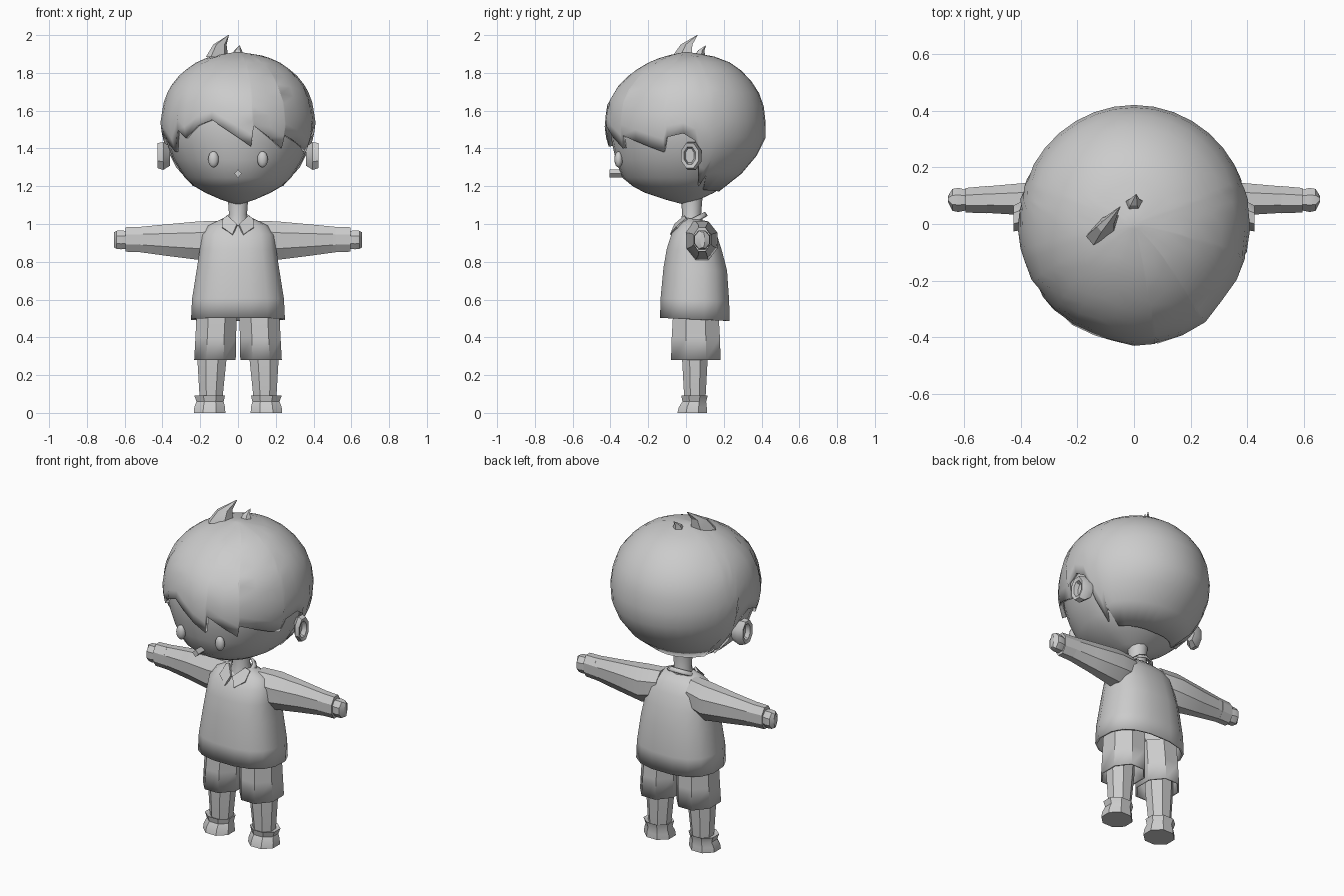
import bpy, bmesh, math
from mathutils import Vector

if "Cube" in bpy.data.objects:
    bpy.data.objects.remove(bpy.data.objects["Cube"])

grey = bpy.data.materials.new("light_grey")
grey.diffuse_color = (0.6, 0.6, 0.6, 1)
grey.use_nodes = True
grey.node_tree.nodes["Principled BSDF"].inputs["Base Color"].default_value = grey.diffuse_color


def make(name, verts, faces, angle=40, thick=0):
    me = bpy.data.meshes.new(name)
    me.from_pydata([tuple(v) for v in verts], [], faces)
    bm = bmesh.new()
    bm.from_mesh(me)
    bmesh.ops.remove_doubles(bm, verts=bm.verts, dist=0.0005)
    bmesh.ops.recalc_face_normals(bm, faces=bm.faces)
    bm.to_mesh(me)
    bm.free()
    me.materials.append(grey)
    ob = bpy.data.objects.new(name, me)
    bpy.context.collection.objects.link(ob)
    bpy.ops.object.select_all(action='DESELECT')
    ob.select_set(True)
    bpy.context.view_layer.objects.active = ob
    if angle:
        bpy.ops.object.shade_smooth_by_angle(angle=math.radians(angle))
    if thick:
        m = ob.modifiers.new("thickness", 'SOLIDIFY')
        m.thickness = thick
        m.offset = -1
    return ob


def loft(name, rings, caps=(True, True), angle=40, thick=0):
    n = len(rings[0])
    verts = [v for r in rings for v in r]
    faces = [(k*n+i, k*n+(i+1) % n, (k+1)*n+(i+1) % n, (k+1)*n+i)
             for k in range(len(rings)-1) for i in range(n)]
    if caps[0]:
        faces.append(tuple(range(n)))
    if caps[1]:
        faces.append(tuple(range(len(verts)-n, len(verts))))
    return make(name, verts, faces, angle, thick)


def oval(cx, cy, z, rx, ry, n=8, tilt=0.0, p=1.0):
    """Horizontal ring; tilt raises its back, p below 1 squares it off."""
    out = []
    for i in range(n):
        a = 2*math.pi*(i+0.5)/n
        c, s = math.cos(a), math.sin(a)
        c, s = math.copysign(abs(c)**p, c), math.copysign(abs(s)**p, s)
        out.append((cx+rx*c, cy+ry*s, z+tilt*s))
    return out


def lerp_table(table, t):
    for a, b in zip(table, table[1:]):
        if t <= b[0]:
            f = max(0, (t-a[0])/(b[0]-a[0]))
            return [p+(q-p)*f for p, q in zip(a[1:], b[1:])]
    return list(table[-1][1:])


# Head profile: height, side radius, front radius, back radius
HEAD = [(1.10, 0, 0, 0), (1.13, .11, .13, .09), (1.165, .19, .235, .165), (1.20, .25, .30, .215),
        (1.245, .30, .355, .275), (1.34, .36, .39, .36), (1.43, .395, .41, .42), (1.53, .412, .422, .422),
        (1.64, .395, .405, .41), (1.72, .365, .37, .375), (1.80, .30, .29, .31),
        (1.86, .215, .19, .225), (1.89, .14, .11, .14), (1.912, 0, 0, 0)]


def skull(az, z, off=0.0):
    rx, rf, rb = lerp_table(HEAD, z)
    c, s = math.cos(az), math.sin(az)
    ry = rf if c > 0 else rb
    return Vector((max(rx+off, 0)*s, -max(ry+off, 0)*c, z))


# Head
cols = [2*math.pi*i/28 for i in range(28)]
loft("head", [[skull(a, h[0], -.018) for a in cols] for h in HEAD[:-2]], angle=50)

# Hair cap with a jagged lower edge: angle from the front, edge height
EDGE = [(-180, 1.17), (-120, 1.18), (-112, 1.26), (-108, 1.2), (-102, 1.3), (-97, 1.44), (-88, 1.48),
        (-78, 1.46), (-72, 1.44), (-62, 1.38), (-52, 1.5), (-44, 1.455), (-32, 1.52), (-20, 1.552),
        (-11, 1.51), (10, 1.41), (11.5, 1.52), (36, 1.4), (37, 1.47), (73, 1.38), (76, 1.46),
        (88, 1.48), (97, 1.44), (102, 1.3), (108, 1.2), (112, 1.26), (120, 1.18), (180, 1.17)]
angles = sorted({e[0] for e in EDGE[:-1]} | set(range(-170, -121, 10)) | set(range(130, 180, 10)) | {0, 24, 50, 62})
rings = []
for k in range(13):
    ring = []
    for d in angles:
        low = lerp_table(EDGE, d)[0]
        z = low+(1.912-low)*math.sin(k/12*math.pi/2)
        step = .01 if (-1 < d < 50 and z < 1.68) else 0
        ring.append(skull(math.radians(d), z, step))
    rings.append(ring)
loft("hair", rings, caps=(False, False), angle=35, thick=.022)


# Tufts of hair on the crown
def tuft(name, base, tip, bend, rx, ry, turn):
    base, tip, bend = Vector(base), Vector(tip), Vector(bend)
    rs = []
    for k, f in enumerate((1, .6, .04)):
        c = (base, bend, tip)[k]
        rs.append([c+Vector((rx*f*math.cos(a)*math.cos(turn)-ry*f*math.sin(a)*math.sin(turn),
                             rx*f*math.cos(a)*math.sin(turn)+ry*f*math.sin(a)*math.cos(turn), 0))
                   for a in [i*math.pi/2.5 for i in range(5)]])
    loft(name, rs, angle=20)


tuft("large_tuft", (-.11, -.02, 1.885), (-.05, .06, 2.0), (-.095, .005, 1.95), .075, .035, .7)
tuft("small_tuft", (.0, .07, 1.89), (.008, .105, 1.945), (.0, .08, 1.92), .035, .03, .3)

# Nose
loft("nose", [[(.02*math.cos(i*math.pi/2), y, 1.267+.022*math.sin(i*math.pi/2)) for i in range(4)]
              for y in (-.405, -.34)], angle=0)

# Neck
loft("neck", [oval(0, .03, z, r, r, 10) for z, r in ((.98, .07), (1.05, .05), (1.15, .058))])

# Shirt body: height, half width, front, back
BODY = [(.495, .245, -.135, .228), (.60, .24, -.132, .226), (.76, .215, -.117, .215), (.86, .20, -.10, .19),
        (.94, .19, -.075, .165), (.99, .155, -.035, .135), (1.025, .085, .0, .10)]
loft("shirt", [oval(0, (f+b)/2, z, w*1.03, (b-f)/2*1.03, 16, -.008, .8) for z, w, f, b in BODY],
     caps=(False, True), angle=50, thick=.012)

# Shirt collar band, open at the front
band = [math.radians(d) for d in range(-160, 161, 32)]
cv, cf = [], []
for a in band:
    s, c = math.sin(a), math.cos(a)
    cv += [(.09*s, .03+.085*c, 1.01+.035*c), (.065*s, .03+.07*c, 1.03+.035*c)]
for i in range(len(band)-1):
    cf.append((2*i, 2*i+1, 2*i+3, 2*i+2))
make("collar_band", cv, cf, 40, .01)


def x_ring(s, x, cy, cz, ry, rz, n=8):
    return [(s*x, cy+ry*math.cos(2*math.pi*(i+.5)/n), cz+rz*math.sin(2*math.pi*(i+.5)/n)) for i in range(n)]


def side_loft(name, s, rows, **kw):
    loft(name, [x_ring(s, *r) for r in rows], **kw)


for s, side in ((1, "left"), (-1, "right")):
    # Collar flap
    make(side+"_collar_flap", [(s*.006, -.062, 1.0), (s*.03, -.085, .945), (s*.085, -.055, .985),
                               (s*.08, .0, 1.03), (s*.055, -.01, 1.045)], [(0, 1, 2, 3, 4)], 0, .012)
    # Eye
    for_eye = []
    for k in range(9):
        t = math.pi*k/8
        for_eye.append([(s*.13+.028*math.sin(t)*math.cos(a), -.357+.022*math.sin(t)*math.sin(a),
                         1.342+.043*math.cos(t)) for a in [i*math.pi/6 for i in range(12)]])
    loft(side+"_eye", for_eye, caps=(False, False), angle=60)
    # Ear: rounded rim with a sunken centre, leaning outward
    rows = [(.36, .05, 1.36, .035, .055), (.395, .03, 1.36, .055, .08), (.425, .02, 1.362, .05, .072),
            (.42, .02, 1.362, .033, .05), (.395, .02, 1.362, .025, .04)]
    side_loft(side+"_ear", s, rows, angle=35)
    # Sleeve, cuff and hand
    side_loft(side+"_sleeve", s, [(.10, .07, .925, .08, .10), (.21, .085, .912, .088, .11),
                                  (.38, .088, .915, .062, .09), (.53, .086, .918, .05, .071)], angle=30)
    side_loft(side+"_cuff", s, [(.52, .086, .918, .052, .072), (.595, .084, .918, .047, .07)], angle=30)
    side_loft(side+"_hand", s, [(.58, .084, .916, .036, .05), (.62, .085, .916, .046, .054),
                                (.642, .085, .916, .042, .052), (.657, .088, .916, .012, .044)], angle=25)
    # Shorts leg, open at the bottom
    loft(side+"_shorts", [oval(s*.122, .052, .28, .119, .142), oval(s*.118, .052, .40, .116, .138),
                          oval(s*.112, .052, .53, .116, .130)], caps=(False, True), angle=30, thick=.012)
    # Lower leg
    loft(side+"_leg", [oval(s*.143, .047, .06, .064, .06), oval(s*.138, .047, .28, .083, .073),
                       oval(s*.135, .05, .45, .085, .075)], angle=30)
    # Shoe with a folded top
    loft(side+"_shoe", [oval(s*.15, .033, 0, .090, .085), oval(s*.15, .036, .03, .088, .08),
                        oval(s*.148, .044, .06, .078, .068), oval(s*.15, .045, .092, .088, .076),
                        oval(s*.148, .045, .085, .068, .062)], angle=30)
